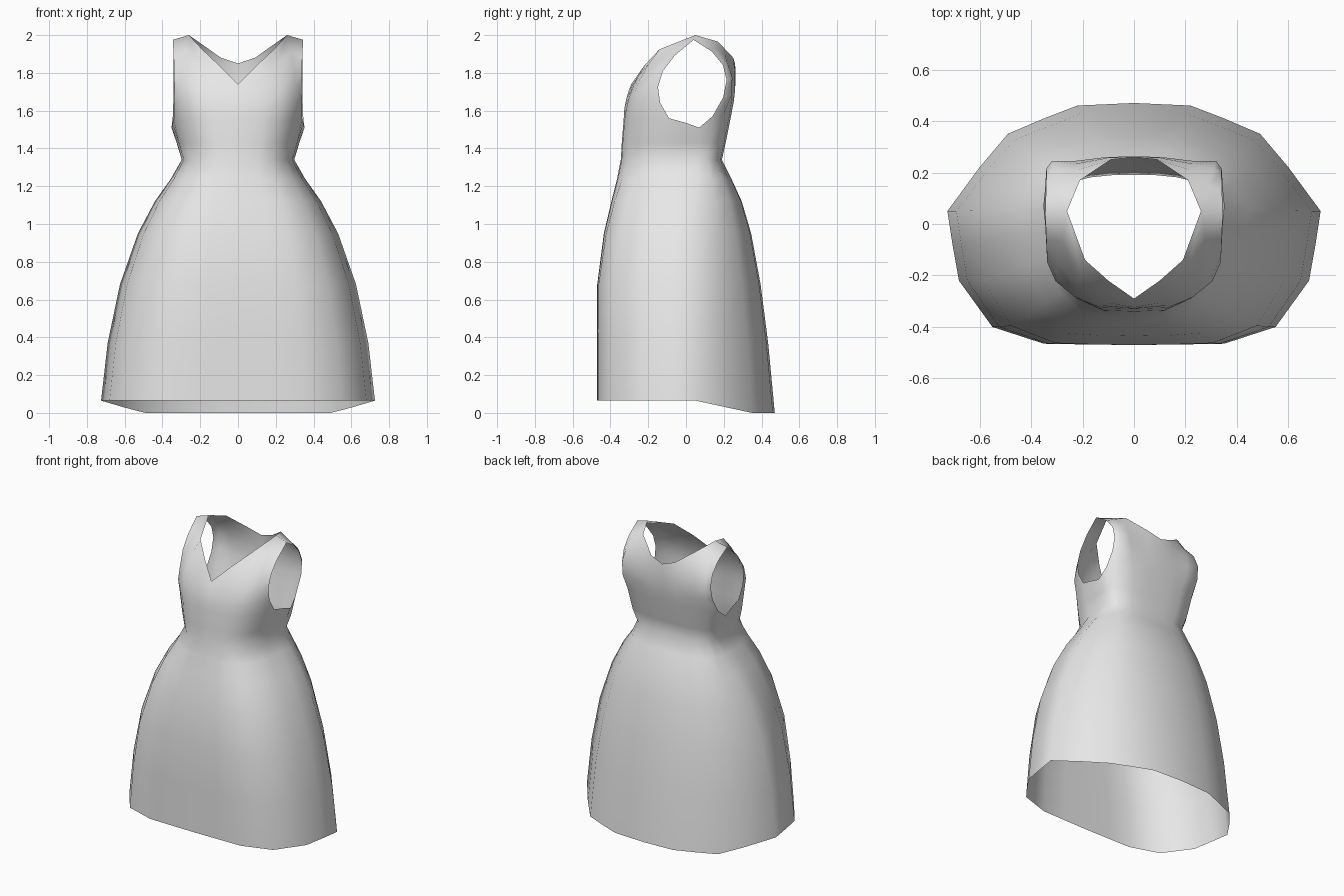
import bpy
import bmesh
from mathutils import Vector

default_cube = bpy.data.objects.get("Cube")
if default_cube:
    bpy.data.objects.remove(default_cube, do_unlink=True)

# Half outline of the hem, from front centre round the left side to back centre
HEM = [(0, -.47), (.18, -.468), (.35, -.465), (.55, -.4), (.68, -.22), (.705, -.08),
       (.725, .05), (.6, .22), (.49, .35), (.35, .41), (.22, .46), (0, .47)]

# Half outline of the bodice at armpit height, in the same order
CHEST = [(0, -.33, 1.55), (.13, -.325, 1.55), (.22, -.29, 1.55), (.3, -.21, 1.56),
         (.34, -.09, 1.56), (.345, 0, 1.535), (.352, .07, 1.51), (.345, .14, 1.57),
         (.31, .2, 1.58), (.2, .23, 1.58), (.1, .24, 1.58), (0, .24, 1.58)]

# Cross-sections from skirt to waist: height, half width, front, back, share of chest shape
SECTIONS = [(.37, .69, -.47, .435, 0), (.68, .625, -.47, .395, .05),
            (.95, .53, -.435, .345, .15), (1.12, .44, -.395, .295, .3),
            (1.24, .355, -.365, .24, .6), (1.34, .298, -.345, .19, .9),
            (1.43, .325, -.34, .21, 1)]

# Neckline and shoulder points that the panels rise to
SHOULDER_IN, SHOULDER_OUT = (.26, .05, 2), (.345, .04, 1.975)
FRONT_TOP = [(0, -.29, 1.74), (.1, -.22, 1.84), (.19, -.14, 1.925), SHOULDER_IN, SHOULDER_OUT]
BACK_TOP = [SHOULDER_OUT, SHOULDER_IN, (.21, .17, 1.965), (.09, .25, 1.88), (0, .26, 1.85)]
FRONT_BULGE = [(0, -.01, 0), (.01, -.02, 0), (.02, -.04, 0), (.02, -.1, 0), (-.005, -.115, 0)]
BACK_BULGE = [(-.005, .12, .03), (.03, .11, .03), (.03, .04, .01), (.01, .015, 0), (0, .01, 0)]
SIDE_Y = .05


def normalised(outline):
    """Scale an outline to unit half width, front depth and back depth."""
    width = max(p[0] for p in outline)
    front = SIDE_Y - outline[0][1]
    back = outline[-1][1] - SIDE_Y
    return [Vector((p[0] / width, (p[1] - SIDE_Y) / (front if p[1] < SIDE_Y else back)))
            for p in outline]


def section_ring(height, width, front, back, share):
    """Half ring blended between the hem and chest shapes."""
    ring = []
    for low, high in zip(normalised(HEM), normalised(CHEST)):
        unit = low.lerp(high, share)
        depth = SIDE_Y - front if unit.y < 0 else back - SIDE_Y
        ring.append((unit.x * width, SIDE_Y + unit.y * depth, height))
    return ring


def hem_height(y):
    """The hem dips from the side seam to the back."""
    drop = min(max((y - SIDE_Y) / .3, 0), 1)
    return .065 * (1 - drop)


def panel_rows(bottom, top, bulge, steps=5):
    """Rows of a curved panel between two edges."""
    rows = []
    for i in range(steps + 1):
        s = i / steps
        rows.append([Vector(a).lerp(Vector(b), s) + 4 * s * (1 - s) * Vector(c)
                     for a, b, c in zip(bottom, top, bulge)])
    return rows


def add_surface(bm, rows):
    """Skin a grid of points with quads."""
    grid = [[bm.verts.new(p) for p in row] for row in rows]
    for lower, upper in zip(grid, grid[1:]):
        for c in range(len(lower) - 1):
            bm.faces.new((lower[c], lower[c + 1], upper[c + 1], upper[c]))


bm = bmesh.new()

# Skirt, waist and lower bodice
hem_ring = [(x, y, hem_height(y)) for x, y in HEM]
add_surface(bm, [hem_ring] + [section_ring(*s) for s in SECTIONS] + [CHEST])

# Upper front and back panels, leaving the armhole open between them
add_surface(bm, panel_rows(CHEST[:5], FRONT_TOP, FRONT_BULGE))
add_surface(bm, panel_rows(CHEST[-5:], BACK_TOP, BACK_BULGE))

# Sew the panels together at the chest and shoulder
bmesh.ops.remove_doubles(bm, verts=bm.verts, dist=.001)
for face in bm.faces:
    face.smooth = True

mesh = bpy.data.meshes.new("dress")
bm.to_mesh(mesh)
bm.free()
dress = bpy.data.objects.new("dress", mesh)
bpy.context.collection.objects.link(dress)

# Mirror the left half to the right
mirror = dress.modifiers.new("mirror", 'MIRROR')
mirror.use_axis[0] = True
mirror.use_clip = True
mirror.merge_threshold = .001

# Plain pale cloth
cloth = bpy.data.materials.new("pale grey cloth")
cloth.use_nodes = True
colour = (.8, .8, .8, 1)
cloth.diffuse_color = colour
cloth.node_tree.nodes["Principled BSDF"].inputs["Base Color"].default_value = colour
mesh.materials.append(cloth)
